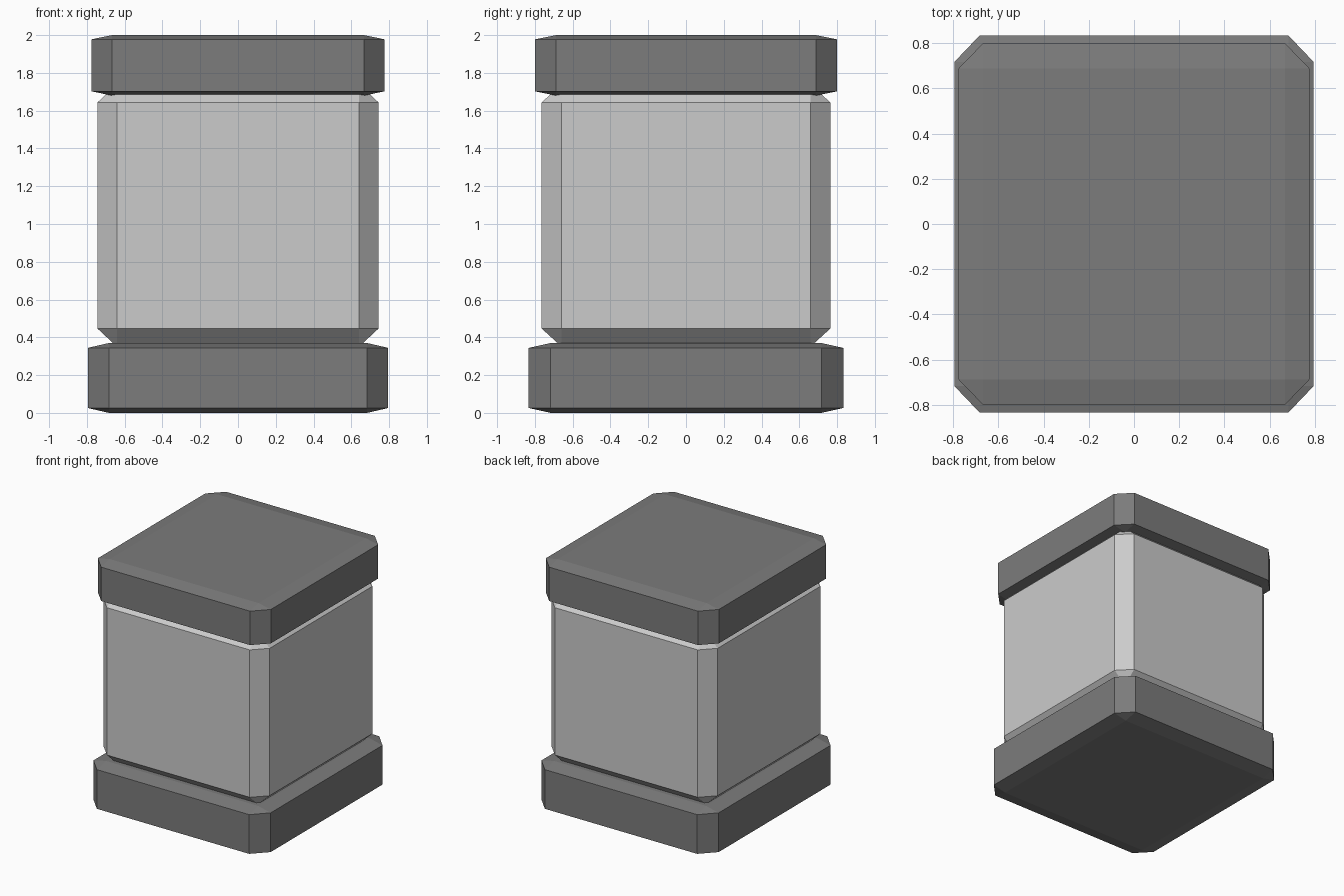
import bpy
import bmesh

old = bpy.data.objects.get("Cube")
if old:
    bpy.data.objects.remove(old, do_unlink=True)


def make_material(name, color):
    mat = bpy.data.materials.new(name)
    mat.use_nodes = True
    mat.diffuse_color = color
    mat.node_tree.nodes["Principled BSDF"].inputs["Base Color"].default_value = color
    return mat


def chamfered_block(name, half_x, half_y, bottom, top, mat):
    """Bevel a cube evenly, then stretch it so the chamfers scale with each axis."""
    bm = bmesh.new()
    bmesh.ops.create_cube(bm, size=2)
    bmesh.ops.bevel(bm, geom=bm.edges[:], offset=0.14, offset_type='OFFSET',
                    segments=1, affect='EDGES')
    bmesh.ops.scale(bm, vec=(half_x, half_y, (top - bottom) / 2), verts=bm.verts)
    bmesh.ops.translate(bm, vec=(0, 0, (top + bottom) / 2), verts=bm.verts)
    bmesh.ops.recalc_face_normals(bm, faces=bm.faces[:])
    mesh = bpy.data.meshes.new(name)
    bm.to_mesh(mesh)
    bm.free()
    mesh.materials.append(mat)
    obj = bpy.data.objects.new(name, mesh)
    bpy.context.collection.objects.link(obj)
    return obj


dark = make_material("dark grey", (0.2, 0.2, 0.2, 1))
light = make_material("light grey", (0.6, 0.6, 0.6, 1))

# Plinth, main block and lid
chamfered_block("base", 0.795, 0.833, 0.0, 0.37, dark)
chamfered_block("body", 0.745, 0.765, 0.35, 1.74, light)
chamfered_block("lid", 0.776, 0.80, 1.68, 2.0, dark)
